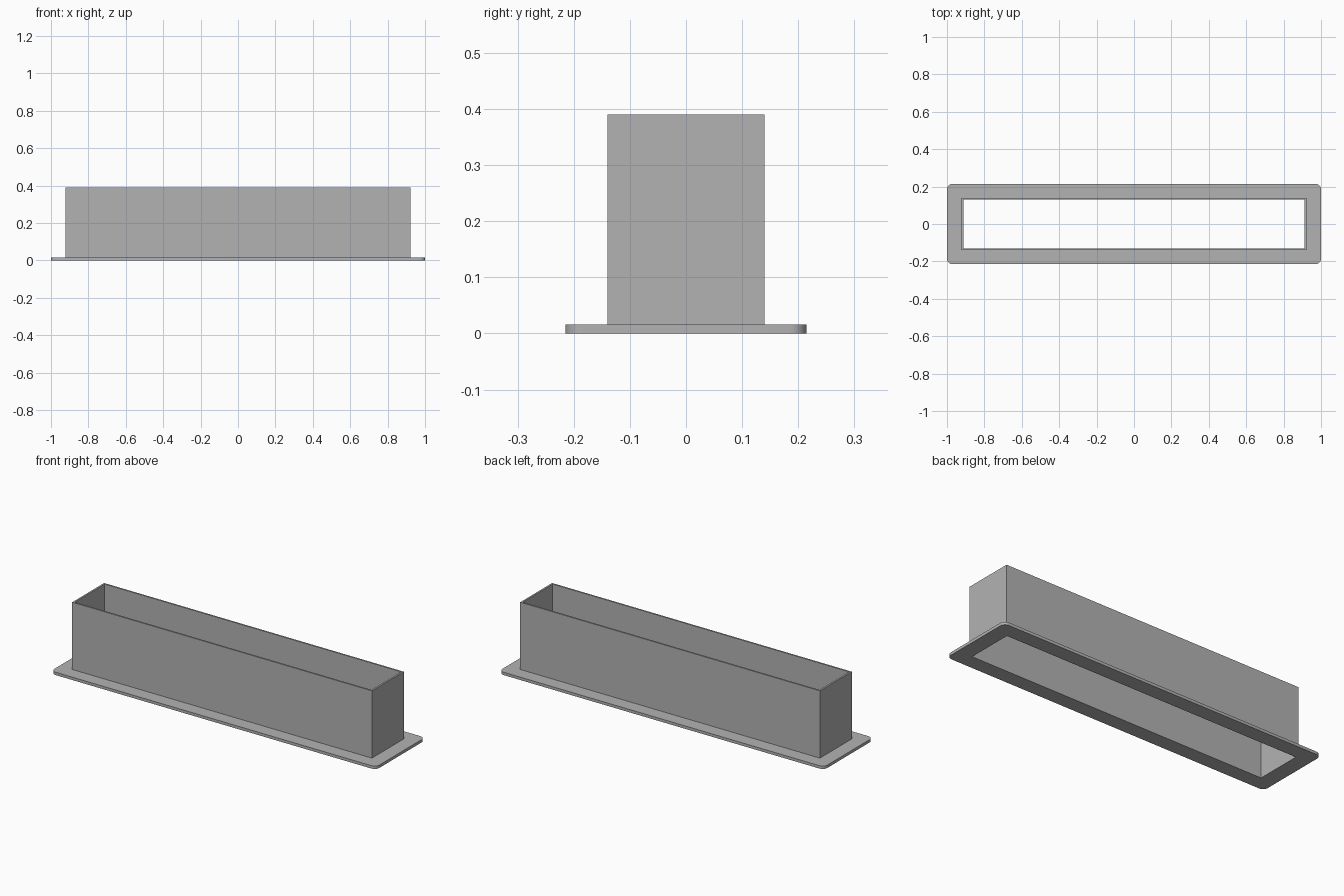
import bpy
import bmesh
from mathutils import Vector

if "Cube" in bpy.data.objects:
    bpy.data.objects.remove(bpy.data.objects["Cube"], do_unlink=True)

GREY = (0.45, 0.45, 0.45, 1.0)
grey = bpy.data.materials.new("plain_grey")
grey.use_nodes = True
grey.diffuse_color = GREY
grey.node_tree.nodes["Principled BSDF"].inputs["Base Color"].default_value = GREY

HOLE = (0.912, 0.131)      # half sizes of the opening
FLANGE = (1.0, 0.215)
TUBE = (0.922, 0.14)
FLANGE_TOP, TUBE_TOP = 0.016, 0.39


def frame(name, outer, inner, bottom, top, radius=0):
    """Rectangular frame with a through opening and optional rounded corners."""
    bm = bmesh.new()
    signs = [(-1, -1), (1, -1), (1, 1), (-1, 1)]
    loops = [[bm.verts.new((sx * half[0], sy * half[1], bottom)) for sx, sy in signs]
             for half in (outer, inner)]
    out, inn = loops
    base = [bm.faces.new((out[i], out[(i + 1) % 4], inn[(i + 1) % 4], inn[i]))
            for i in range(4)]
    raised = bmesh.ops.extrude_face_region(bm, geom=base, use_keep_orig=True)
    verts = [g for g in raised["geom"] if isinstance(g, bmesh.types.BMVert)]
    bmesh.ops.translate(bm, verts=verts, vec=Vector((0, 0, top - bottom)))
    bmesh.ops.recalc_face_normals(bm, faces=bm.faces[:])

    # Round the outer upright edges
    if radius:
        uprights = [e for e in bm.edges
                    if abs(e.verts[0].co.z - e.verts[1].co.z) > 0.001
                    and all(abs(v.co.x) > outer[0] - 0.001 for v in e.verts)]
        bmesh.ops.bevel(bm, geom=uprights, offset=radius, offset_type='OFFSET',
                        segments=8, profile=0.5, affect='EDGES', clamp_overlap=False)

    mesh = bpy.data.meshes.new(name)
    bm.to_mesh(mesh)
    bm.free()
    mesh.materials.append(grey)
    obj = bpy.data.objects.new(name, mesh)
    bpy.context.collection.objects.link(obj)
    return obj


# Mounting flange with rounded corners, and the open duct standing on it
flange = frame("flange", FLANGE, HOLE, 0, FLANGE_TOP, radius=0.03)
duct = frame("duct_walls", TUBE, HOLE, FLANGE_TOP, TUBE_TOP)

# Smooth the rounded corners while keeping the edges sharp
bpy.ops.object.select_all(action='DESELECT')
flange.select_set(True)
bpy.context.view_layer.objects.active = flange
bpy.ops.object.shade_smooth_by_angle()
